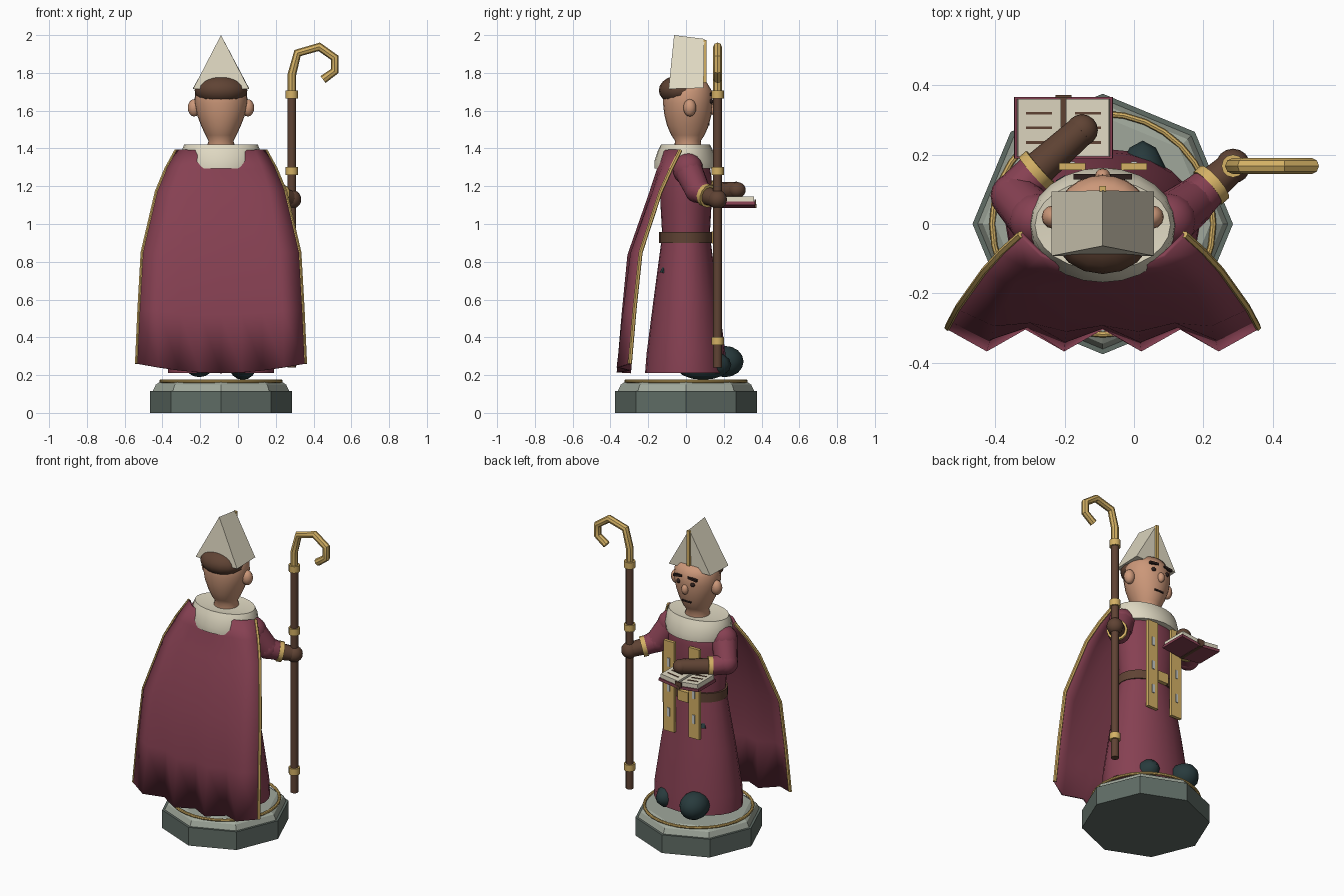
import bpy, bmesh, math
from mathutils import Vector, Matrix

old = bpy.data.objects.get("Cube")
if old:
    bpy.data.objects.remove(old, do_unlink=True)

CX = -0.09  # body axis


def material(name, *rgb):
    m = bpy.data.materials.new(name)
    m.use_nodes = True
    m.diffuse_color = (*rgb, 1)
    m.node_tree.nodes["Principled BSDF"].inputs["Base Color"].default_value = (*rgb, 1)
    return m


crimson = material("crimson cloth", .24, .052, .085)
cream = material("cream linen", .74, .69, .54)
gold = material("gold", .66, .44, .13)
skin = material("skin", .60, .31, .19)
brown = material("brown leather", .115, .056, .034)
teal = material("dark teal", .021, .043, .046)
stone = material("dark stone", .115, .15, .13)
pale_stone = material("pale stone", .35, .39, .33)
silver = material("silver", .58, .60, .58)
dark = material("dark brown", .026, .014, .012)


def finish(name, bm, mat, smooth=True, angle=40):
    bmesh.ops.recalc_face_normals(bm, faces=bm.faces)
    me = bpy.data.meshes.new(name)
    bm.to_mesh(me)
    bm.free()
    return link(name, me, mat, smooth, angle)


def link(name, me, mat, smooth=True, angle=40):
    ob = bpy.data.objects.new(name, me)
    bpy.context.collection.objects.link(ob)
    me.materials.clear()
    me.materials.append(mat)
    if smooth:
        bpy.ops.object.select_all(action='DESELECT')
        ob.select_set(True)
        bpy.context.view_layer.objects.active = ob
        bpy.ops.object.shade_smooth_by_angle(angle=math.radians(angle))
    return ob


def lathe(name, rings, mat, n=24, cy=0, smooth=True, angle=40):
    """Stack of elliptical rings (z, rx, ry) about the body axis, capped."""
    bm = bmesh.new()
    loops = []
    for z, rx, ry in rings:
        loops.append([bm.verts.new((CX + rx * math.cos(math.tau * i / n),
                                    cy + ry * math.sin(math.tau * i / n), z)) for i in range(n)])
    for a, b in zip(loops, loops[1:]):
        for i in range(n):
            j = (i + 1) % n
            bm.faces.new((a[i], a[j], b[j], b[i]))
    bm.faces.new(loops[0])
    bm.faces.new(loops[-1])
    return finish(name, bm, mat, smooth, angle)


def ball(name, loc, radii, mat, u=16, v=10):
    bm = bmesh.new()
    bmesh.ops.create_uvsphere(bm, u_segments=u, v_segments=v, radius=1,
                              matrix=Matrix.Translation(loc) @ Matrix.Diagonal((*radii, 1)))
    return finish(name, bm, mat, angle=60)


def box(name, loc, size, mat, roll=0):
    bm = bmesh.new()
    bmesh.ops.create_cube(bm, size=1, matrix=Matrix.Translation(loc)
                          @ Matrix.Rotation(roll, 4, 'Y') @ Matrix.Diagonal((*size, 1)))
    return finish(name, bm, mat, False)


def rod(name, a, b, r1, r2, mat, n=12):
    a, b = Vector(a), Vector(b)
    bm = bmesh.new()
    turn = (b - a).to_track_quat('Z', 'Y').to_matrix().to_4x4()
    bmesh.ops.create_cone(bm, cap_ends=True, segments=n, radius1=r1, radius2=r2, depth=(b - a).length,
                          matrix=Matrix.Translation((a + b) / 2) @ turn)
    return finish(name, bm, mat)


def tube(name, points, r, mat, closed=False, res=2):
    cu = bpy.data.curves.new(name, 'CURVE')
    cu.dimensions = '3D'
    cu.bevel_depth, cu.bevel_resolution, cu.use_fill_caps = r, res, True
    sp = cu.splines.new('POLY')
    sp.points.add(len(points) - 1)
    for p, co in zip(sp.points, points):
        p.co = (*co, 1)
    sp.use_cyclic_u = closed
    tmp = bpy.data.objects.new(name + " path", cu)
    me = bpy.data.meshes.new_from_object(tmp)
    bpy.data.objects.remove(tmp)
    return link(name, me, mat)


# Plinth
lathe("base", [(0, .375, .375), (.117, .375, .375)], stone, 8, smooth=False)
lathe("base_top", [(.117, .36, .36), (.15, .345, .345), (.172, .31, .31)], pale_stone, 8, smooth=False)
tube("base_ring", [(CX + .318 * math.cos(math.tau * i / 32), .318 * math.sin(math.tau * i / 32), .168)
                   for i in range(32)], .009, gold, True)

# Shoes and robe
ball("left_shoe", (.025, .09, .255), (.075, .15, .08), teal, 12, 8)
ball("right_shoe", (-.205, .205, .272), (.085, .1, .083), teal, 12, 8)
lathe("skirt", [(.21, .28, .217), (.32, .277, .208), (.6, .235, .172), (.93, .175, .128)], crimson)
lathe("torso", [(.92, .17, .125), (1.1, .185, .135), (1.25, .2, .135), (1.34, .19, .12), (1.39, .13, .09)],
      crimson, angle=60)
lathe("belt", [(.9, .185, .142), (.957, .185, .142)], brown)
box("belt_buckle", (CX, .148, .928), (.075, .025, .065), gold)
for side in (-1, 1):
    x, y = CX + .11 * side, -.112 * side
    rod("skirt_teardrop", (x, y, .74), (x, y * .9, .81), .028, .002, teal, 6)
    ball("skirt_drop", (x, y * 1.06, .7), (.012, .012, .01), teal, 8, 6)

# Hanging bands with silver marks
for x in (0, -.178):
    box("stole_band", (x, .165, .975), (.076, .02, .58), gold)
    for z in (.81, .97, 1.13):
        box("stole_mark", (x, .176, z), (.016, .008, .055), silver)

# Cape: folded sheet, rows are (z, half width, edge y, back y, fold strength)
rows = [(1.39, .235, -.03, -.125, 0), (1.29, .29, -.08, -.15, .05), (1.17, .34, -.135, -.19, .1),
        (.85, .415, -.24, -.305, .3), (.55, .432, -.272, -.335, .65), (.26, .445, -.297, -.36, 1)]
bm = bmesh.new()
sheet = []
for z, hw, edge, back, fold in rows:
    line = []
    for i in range(9):
        bow = math.sin(math.pi * i / 8)
        w = (1 - fold) * bow ** .5 + fold * (i % 2)
        line.append(bm.verts.new((CX + hw * (i / 4 - 1), edge + (back - edge) * w, z - .05 * bow * fold)))
    sheet.append(line)
for a, b in zip(sheet, sheet[1:]):
    for i in range(8):
        bm.faces.new((a[i], a[i + 1], b[i + 1], b[i]))
trims = [[line[i].co.copy() for line in sheet] for i in (0, 8)]
cape = finish("cape", bm, crimson, angle=60)
mod = cape.modifiers.new("thickness", 'SOLIDIFY')
mod.thickness, mod.offset = .014, 0
for pts in trims:
    tube("cape_trim", pts, .011, gold, res=1)

# Collar, neck and head
lathe("collar", [(1.295, .205, .165), (1.33, .212, .165), (1.39, .207, .145), (1.42, .195, .13),
                 (1.412, .1, .08)], cream, cy=-.003, angle=50)
lathe("head", [(1.39, .08, .075), (1.44, .066, .068), (1.47, .082, .088), (1.52, .105, .11), (1.58, .128, .125),
               (1.64, .14, .132), (1.7, .138, .13), (1.75, .115, .1)], skin, cy=.01, angle=70)
ball("hair", (CX, -.03, 1.708), (.14, .114, .08), brown)
ball("nose", (CX, .138, 1.61), (.022, .022, .032), skin, 12, 8)
box("mouth", (CX, .119, 1.527), (.062, .012, .01), dark)
for side in (-1, 1):
    ball("ear", (CX + .142 * side, .02, 1.615), (.034, .034, .046), skin, 12, 8)
    ball("eye", (CX + .05 * side, .132, 1.65), (.015, .012, .013), dark, 10, 6)
    box("eyebrow", (CX + .052 * side, .136, 1.688), (.062, .016, .014), dark, .12 * side)

# Tall pointed hat with a gold front band
bm = bmesh.new()
front = [bm.verts.new((CX + x, y, z)) for x, y, z in ((-.148, .093, 1.72), (.148, .093, 1.72), (0, .097, 1.98))]
rear = [bm.verts.new((CX + x, y, z)) for x, y, z in ((-.148, -.092, 1.715), (.148, -.092, 1.715), (0, -.063, 2))]
bm.faces.new(front)
bm.faces.new(rear)
for i in range(3):
    j = (i + 1) % 3
    bm.faces.new((front[i], front[j], rear[j], rear[i]))
finish("hat", bm, cream, False)
box("hat_band", (CX, .101, 1.86), (.02, .016, .23), gold)

# Arms: sleeve, cuff, forearm and gloved hand
arms = {"left": [(.1, .01, 1.29), (.165, .06, 1.18), (.222, .112, 1.15), (.285, .167, 1.13)],
        "right": [(-.28, .01, 1.29), (-.345, .08, 1.18), (-.28, .155, 1.17), (-.15, .27, 1.18)]}
for side, (shoulder, elbow, wrist, hand) in arms.items():
    ball(side + "_shoulder", shoulder, (.08, .08, .085), crimson)
    rod(side + "_upper_sleeve", shoulder, elbow, .078, .068, crimson)
    ball(side + "_elbow", elbow, (.068, .068, .068), crimson)
    rod(side + "_lower_sleeve", elbow, wrist, .066, .055, crimson)
    along = (Vector(hand) - Vector(wrist)).normalized() * .014
    rod(side + "_cuff", Vector(wrist) - along, Vector(wrist) + along, .062, .062, gold)
    rod(side + "_forearm", wrist, hand, .05, .044, brown)
    ball(side + "_hand", hand, (.05, .05, .05) if side == "left" else (.046, .046, .042), brown)

# Staff with crook
SX, SY = .285, .167
rod("staff", (SX, SY, .24), (SX, SY, 1.7), .023, .023, brown)
for z in (.38, 1.28, 1.685):
    rod("staff_band", (SX, SY, z - .021), (SX, SY, z + .021), .033, .033, gold)
crook = [(SX, 1.69), (SX, 1.79), (.315, 1.905), (.43, 1.938), (.512, 1.88), (.512, 1.81), (.45, 1.765)]
tube("staff_crook", [(x, SY, z) for x, z in crook], .023, gold)

# Open book
BX, BY = -.203, .277
for side in (-1, 1):
    tilt = -.12 * side
    box("book_cover", (BX + .071 * side, BY, 1.102), (.142, .178, .018), crimson, tilt)
    box("book_pages", (BX + .071 * side, BY, 1.124), (.124, .166, .028), cream, tilt)
    for k in (-1, 0, 1):
        box("text_line", (BX + .071 * side, BY + .042 * k, 1.139), (.075, .008, .004), brown, tilt)
box("book_spine", (BX, BY + .002, 1.095), (.022, .186, .022), brown)
box("book_ribbon", (BX, BY + .09, 1.115), (.045, .008, .03), brown)
